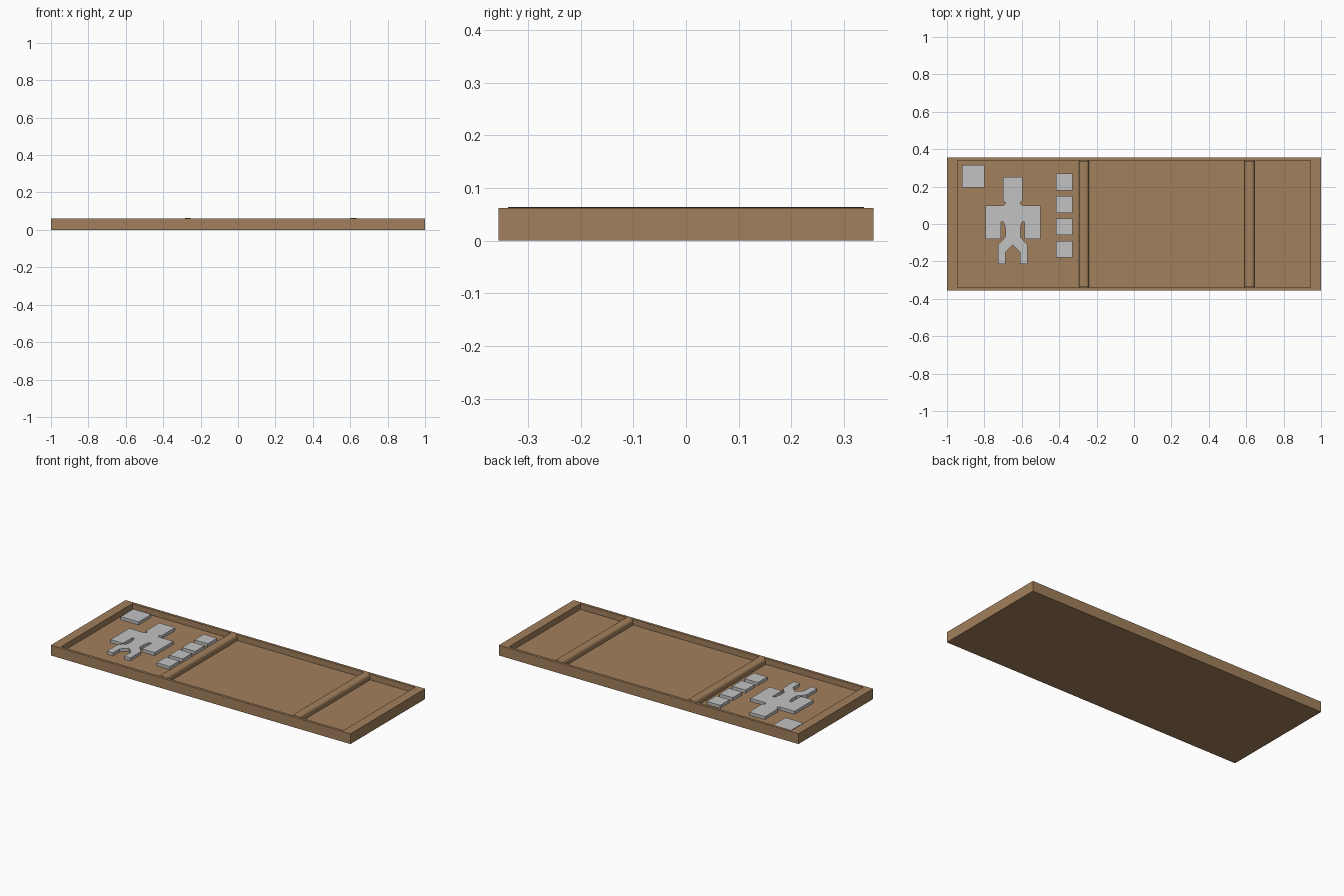
import bpy, bmesh

if "Cube" in bpy.data.objects:
    bpy.data.objects.remove(bpy.data.objects["Cube"])

HX, HY, RIM = 1.0, 0.356, 0.062       # tray half sizes and rim height
IX, IY, FLOOR = 0.943, 0.34, 0.027    # recess half sizes and floor height


def material(name, rgb):
    m = bpy.data.materials.new(name)
    m.diffuse_color = (*rgb, 1)
    m.use_nodes = True
    m.node_tree.nodes["Principled BSDF"].inputs["Base Color"].default_value = m.diffuse_color
    return m


wood = material("brown wood", (0.36, 0.215, 0.108))
silver = material("silver grey", (0.54, 0.54, 0.54))


def finish(name, bm, mat):
    bmesh.ops.recalc_face_normals(bm, faces=bm.faces)
    me = bpy.data.meshes.new(name)
    bm.to_mesh(me)
    bm.free()
    ob = bpy.data.objects.new(name, me)
    bpy.context.collection.objects.link(ob)
    me.materials.append(mat)
    return ob


def box(name, x0, x1, y0, y1, z0, z1, mat):
    bm = bmesh.new()
    for v in bmesh.ops.create_cube(bm, size=1)["verts"]:
        v.co = (x1 if v.co.x > 0 else x0, y1 if v.co.y > 0 else y0,
                z1 if v.co.z > 0 else z0)
    return finish(name, bm, mat)


def plate(name, outline, z0, z1, mat):
    bm = bmesh.new()
    face = bm.faces.new([bm.verts.new((x, y, z0)) for x, y in outline])
    top = bmesh.ops.extrude_face_region(bm, geom=[face])["geom"]
    for v in top:
        if isinstance(v, bmesh.types.BMVert):
            v.co.z = z1
    return finish(name, bm, mat)


# Tray: a slab whose top face is inset and pushed down to the floor
bm = bmesh.new()
for v in bmesh.ops.create_cube(bm, size=1)["verts"]:
    v.co = (v.co.x * 2 * HX, v.co.y * 2 * HY, RIM if v.co.z > 0 else 0)
bm.normal_update()
top = max(bm.faces, key=lambda f: f.calc_center_median().z)
bmesh.ops.inset_individual(bm, faces=[top], thickness=0.01)
for v in top.verts:
    v.co = (IX if v.co.x > 0 else -IX, IY if v.co.y > 0 else -IY, RIM)
bmesh.ops.inset_individual(bm, faces=[top], thickness=0.0)
for v in top.verts:
    v.co.z = FLOOR
finish("tray", bm, wood)

# Rounded dividers between the three bays
for name, x in (("left_divider", -0.268), ("right_divider", 0.618)):
    bar = box(name, x - 0.027, x + 0.027, -IY + 0.002, IY - 0.002,
              FLOOR - 0.02, 0.0635, wood)
    bm = bmesh.new()
    bm.from_mesh(bar.data)
    ridges = [e for e in bm.edges
              if all(v.co.z > 0.05 for v in e.verts)
              and abs(e.verts[0].co.y - e.verts[1].co.y) > 0.1]
    bmesh.ops.bevel(bm, geom=ridges, offset=0.018, segments=5,
                    profile=0.5, affect='EDGES')
    bm.to_mesh(bar.data)
    bm.free()
    bpy.context.view_layer.objects.active = bar
    bar.select_set(True)
    bpy.ops.object.shade_smooth_by_angle()
    bar.select_set(False)

# Raised tiles: one corner square and a column of four slots
Z0, Z1 = FLOOR - 0.005, FLOOR + 0.018
box("corner_tile", -0.92, -0.80, 0.195, 0.315, Z0, Z1, silver)
for i in range(4):
    y = 0.225 - i * 0.12
    box(f"slot_tile_{i + 1}", -0.417, -0.328, y - 0.045, y + 0.045, Z0, Z1, silver)

# Figure-shaped slots: right half of each outline, mirrored about its centre line
CX = -0.648
half_body = [(0.053, 0.25), (0.053, 0.125), (0.037, 0.112), (0.05, 0.1),
             (0.147, 0.1), (0.147, -0.08), (0.063, -0.08), (0.063, 0.01),
             (0.05, 0.01), (0.04, -0.02), (0.04, -0.07), (0.078, -0.11),
             (0.078, -0.213), (0.038, -0.213), (0.038, -0.15)]
outline = ([(CX + x, y) for x, y in half_body] + [(CX, -0.113)]
           + [(CX - x, y) for x, y in reversed(half_body)])
plate("figure_tile", outline, Z0, Z1, silver)
